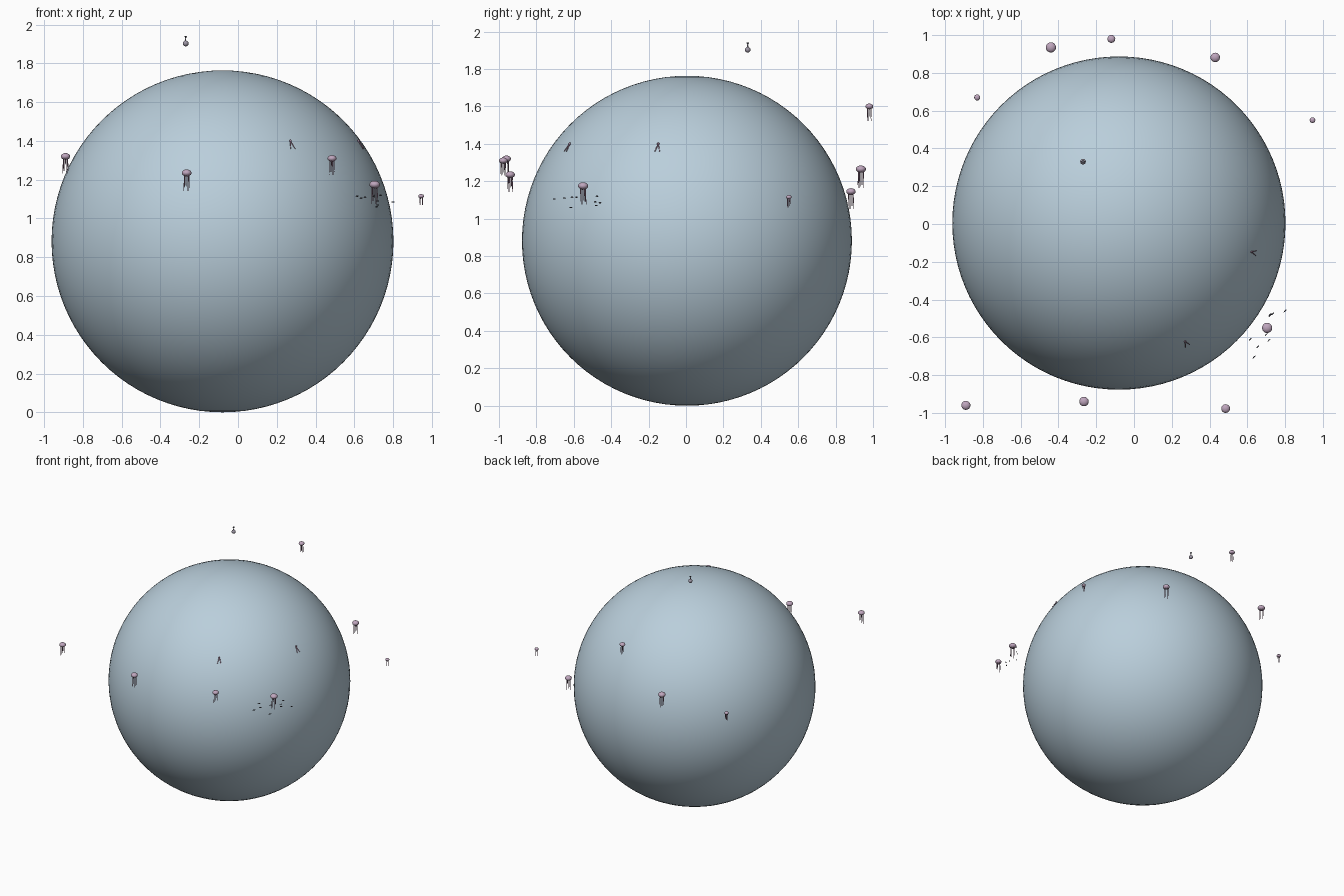
import bpy, math
from mathutils import Vector

cube = bpy.data.objects.get("Cube")
if cube:
    bpy.data.objects.remove(cube, do_unlink=True)


def material(name, rgb):
    m = bpy.data.materials.new(name)
    m.use_nodes = True
    m.diffuse_color = (*rgb, 1)
    m.node_tree.nodes["Principled BSDF"].inputs["Base Color"].default_value = (*rgb, 1)
    return m


WATER = material("pale blue", (0.49, 0.62, 0.71))
BELL = material("soft mauve", (0.52, 0.38, 0.51))
ARM = material("dusky mauve", (0.36, 0.22, 0.32))
FISH = material("dark slate", (0.1, 0.1, 0.13))
GREY = material("grey mauve", (0.34, 0.31, 0.38))
CENTRE, RADIUS = Vector((-0.08, 0.005, 0.882)), 0.882


def finish(name, mat):
    ob = bpy.context.object
    ob.name = name
    ob.data.materials.append(mat)
    bpy.ops.object.shade_smooth_by_angle(angle=math.radians(50))
    return ob


def ball(name, mat, loc, size, segments=20, rings=12):
    bpy.ops.mesh.primitive_uv_sphere_add(segments=segments, ring_count=rings, radius=1, location=loc)
    bpy.context.object.scale = size
    return finish(name, mat)


def rod(name, mat, a, b, r1, r2):
    # Tapered rod running from a to b
    a, b = Vector(a), Vector(b)
    bpy.ops.mesh.primitive_cone_add(vertices=6, radius1=r1, radius2=r2,
                                    depth=(b - a).length, location=(a + b) / 2)
    bpy.context.object.rotation_euler = (b - a).to_track_quat('Z', 'Y').to_euler()
    return finish(name, mat)


def jellyfish(loc, r):
    loc = Vector(loc)
    ball("jellyfish_bell", BELL, loc, (r, r, r * 0.72))
    for i in range(6):
        t = math.tau * i / 6 + 0.3
        out = Vector((math.cos(t), math.sin(t), 0)) * r
        length = r * (3.7 if i % 2 else 3.1)
        rod("jellyfish_tentacle", ARM, loc + out * 0.5,
            loc + out * 0.6 - Vector((0, 0, length)), r * 0.09, r * 0.05)


# Great water globe
ball("water_globe", WATER, CENTRE, (RADIUS,) * 3, 96, 48)

# Jellyfish drifting around the globe
for x, y, z, r in [(-0.89, -0.96, 1.32, 0.024), (-0.265, -0.94, 1.235, 0.025),
                   (0.485, -0.977, 1.31, 0.023), (0.705, -0.55, 1.175, 0.027),
                   (0.945, 0.55, 1.115, 0.015), (0.43, 0.882, 1.145, 0.025),
                   (-0.12, 0.98, 1.6, 0.021), (-0.44, 0.935, 1.265, 0.027),
                   (-0.83, 0.67, 1.12, 0.016)]:
    jellyfish((x, y, z), r)

# School of tiny fish
for x, y, z in [(0.615, -0.61, 1.115), (0.655, -0.65, 1.11), (0.635, -0.705, 1.105),
                (0.715, -0.615, 1.06), (0.7, -0.585, 1.115), (0.72, -0.485, 1.09),
                (0.735, -0.475, 1.12), (0.8, -0.46, 1.085), (0.72, -0.48, 1.07)]:
    fish = ball("small_fish", FISH, (x, y, z), (0.011, 0.003, 0.0035), 8, 6)
    fish.rotation_euler.z = math.radians(45)

# Diver above the globe, head down with fins up
top = Vector((-0.27, 0.33, 1.903))
ball("diver_head", GREY, top, (0.015, 0.015, 0.015))
rod("diver_body", GREY, top, top + Vector((0, 0, 0.03)), 0.005, 0.002)
rod("diver_fins", FISH, top + Vector((0, 0, 0.024)), top + Vector((0, 0, 0.038)), 0.001, 0.008)

# Splayed legs poking out of the surface
for x, y in [(0.275, -0.63), (0.63, -0.15)]:
    flat = Vector((x - CENTRE.x, y - CENTRE.y, 0)).normalized()
    side = Vector((-flat.y, flat.x, 0))

    def on_surface(z, lift):
        h = z - CENTRE.z
        return CENTRE + flat * (math.sqrt(RADIUS ** 2 - h * h) + lift) + Vector((0, 0, h))

    hip = on_surface(1.4, 0.005)
    ball("swimmer_hip", ARM, hip, (0.006, 0.006, 0.008), 10, 8)
    for s in (-1, 1):
        rod("swimmer_leg", ARM, hip, on_surface(1.36, 0.004) + side * 0.013 * s, 0.0035, 0.002)
